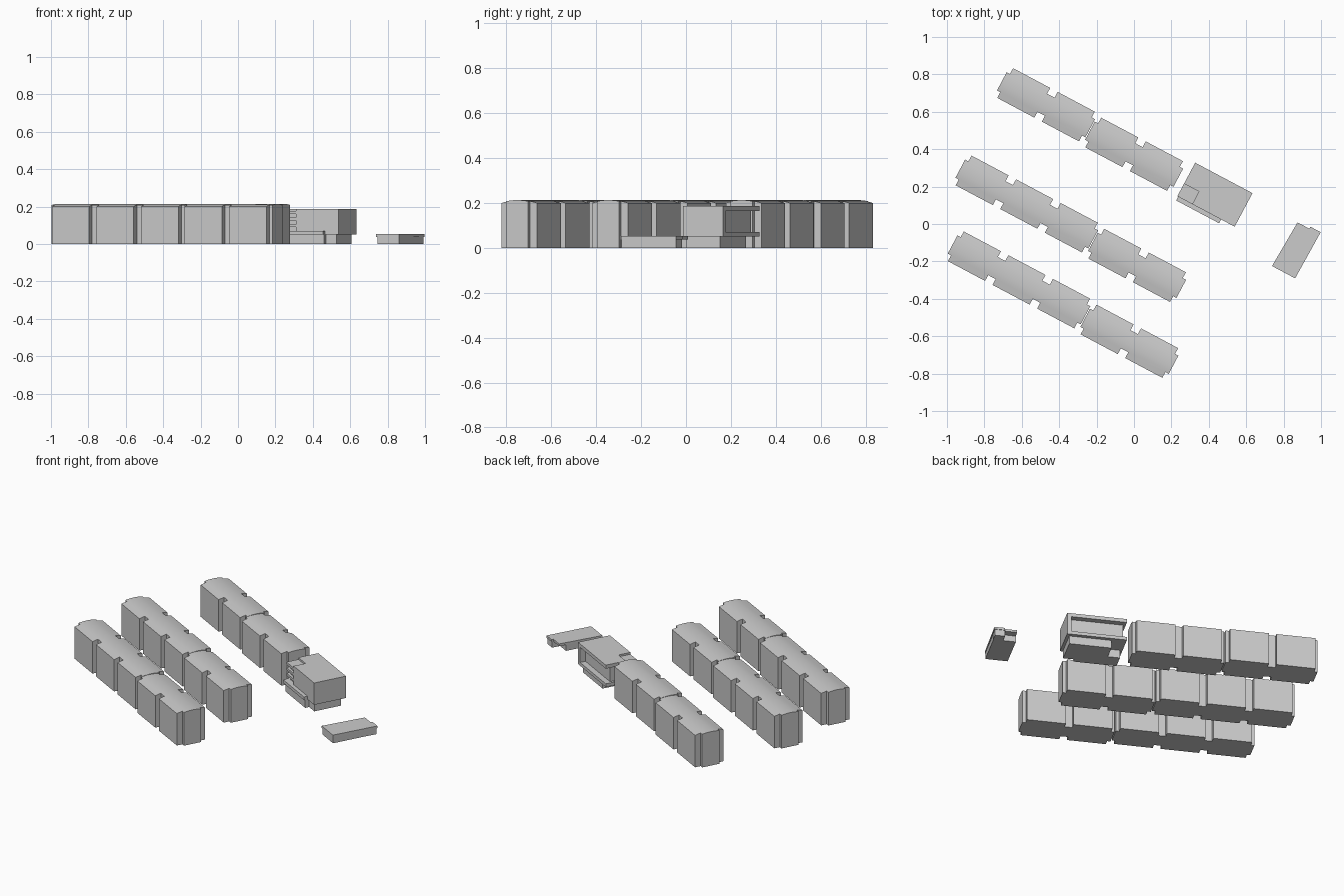
import bpy, bmesh, math

if "Cube" in bpy.data.objects:
    bpy.data.objects.remove(bpy.data.objects["Cube"])

# The whole site shares one slanted grid: u runs along the rows, v across them
SITE = math.radians(-28)


def finish(bm, name):
    bmesh.ops.recalc_face_normals(bm, faces=bm.faces)
    me = bpy.data.meshes.new(name)
    bm.to_mesh(me)
    bm.free()
    ob = bpy.data.objects.new(name, me)
    ob.rotation_euler.z = SITE
    bpy.context.collection.objects.link(ob)
    return ob


def prism(name, pts, z0, z1):
    """Extrude a plan outline from z0 to z1."""
    bm = bmesh.new()
    f = bm.faces.new([bm.verts.new((u, v, z0)) for u, v in pts])
    r = bmesh.ops.extrude_face_region(bm, geom=[f], use_keep_orig=True)
    for e in r['geom']:
        if isinstance(e, bmesh.types.BMVert):
            e.co.z = z1
    return finish(bm, name)


def box(name, u0, u1, v0, v1, z0, z1):
    return prism(name, [(u0, v0), (u1, v0), (u1, v1), (u0, v1)], z0, z1)


PITCH, MODULE, HALF, CORE, TIP = 0.27, 0.225, 0.09, 0.055, 0.02


def housing_block(name, u0, vc, n):
    """n wide modules joined by a narrower core, under one shallow arched roof."""
    side = [(-TIP, CORE)]
    for i in range(n):
        a, b = i * PITCH, i * PITCH + MODULE
        side += [(a, CORE), (a, HALF), (b, HALF), (b, CORE)]
    side.append(((n - 1) * PITCH + MODULE + TIP, CORE))
    outline = side + [(u, -v) for u, v in reversed(side)]
    bm = bmesh.new()
    bm.faces.new([bm.verts.new((u, v, 0)) for u, v in outline])
    for v in (-.075, -.04, -.02, 0, .02, .04, .075):
        bmesh.ops.bisect_plane(bm, geom=bm.verts[:] + bm.edges[:] + bm.faces[:],
                               plane_co=(0, v, 0), plane_no=(0, 1, 0))
    r = bmesh.ops.extrude_face_region(bm, geom=bm.faces[:], use_keep_orig=True)
    for e in r['geom']:
        if isinstance(e, bmesh.types.BMVert):
            e.co.z = 0.213 - 0.013 * (e.co.y / HALF) ** 2
    for vert in bm.verts:
        vert.co.x += u0
        vert.co.y += vc
    ob = finish(bm, name)
    bpy.context.view_layer.objects.active = ob
    ob.select_set(True)
    bpy.ops.object.shade_smooth_by_angle(angle=math.radians(25))
    ob.select_set(False)


# Three housing rows, each a long block and a slightly stepped second block
for label, u0, vc, n in (("back", -.962, .342, 2), ("middle", -.939, -.175, 3),
                         ("front", -.785, -.5525, 3)):
    housing_block(label + "_row_block_a", u0, vc, n)
    housing_block(label + "_row_block_b", u0 + n * PITCH, vc - .0125, 2)

# Raised hall: floor and roof slabs frame a long loggia on the back side
roof = [(.225, .24), (.482, .24), (.482, .443), (.135, .443), (.135, .316), (.225, .316)]
walls = [(.225, .24), (.482, .24), (.482, .443), (.457, .443), (.457, .408),
         (.15, .408), (.15, .316), (.225, .316)]
prism("hall_roof", roof, .165, .187)
prism("hall_walls", walls, .07, .165)
box("hall_floor", .135, .482, .24, .443, .05, .07)
box("hall_base", .22, .465, .25, .42, 0, .05)
box("hall_base_wing", .15, .40, .225, .32, 0, .05)

# Corner landings and front terrace of the hall
box("landing_core", .155, .225, .255, .316, .07, .165)
for i, z in enumerate((.09, .125, .16)):
    box(f"landing_{i + 1}", .135, .225, .24, .316, z, z + .015)
box("terrace", .14, .40, .217, .24, .05, .07)

# Low pavilion with an overhanging roof and a porch
prism("pavilion_roof", [(.757, .148), (.897, .148), (.902, .43), (.84, .43),
                        (.84, .418), (.768, .418)], .038, .052)
box("pavilion_body", .766, .896, .15, .375, 0, .038)
box("pavilion_porch_wall", .84, .898, .375, .426, 0, .038)
